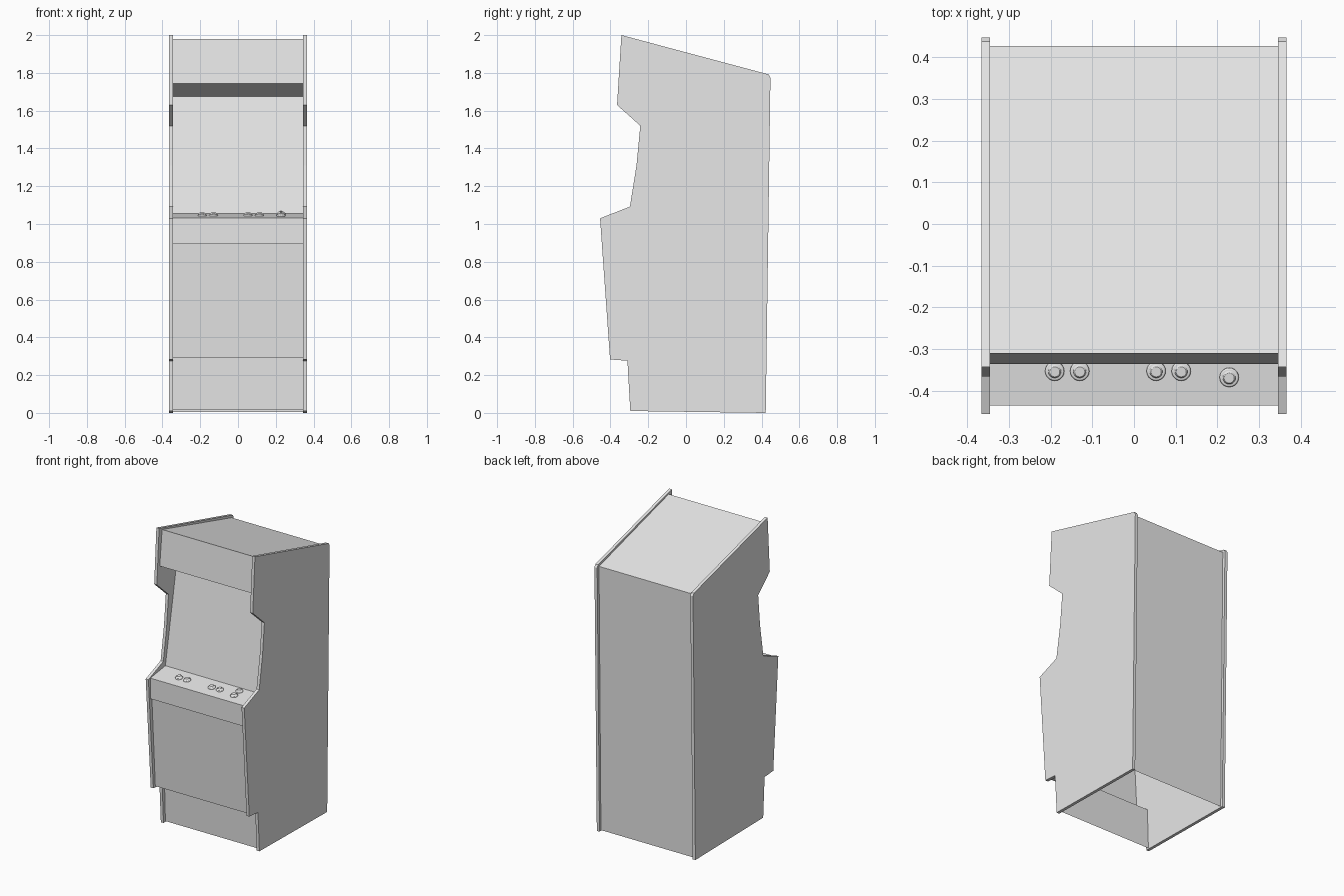
import bpy, bmesh, math
from mathutils import Matrix

if "Cube" in bpy.data.objects:
    bpy.data.objects.remove(bpy.data.objects["Cube"])

grey = bpy.data.materials.new("light_grey")
grey.diffuse_color = (0.8, 0.8, 0.8, 1)
grey.use_nodes = True
grey.node_tree.nodes["Principled BSDF"].inputs["Base Color"].default_value = grey.diffuse_color


def add_object(name, bm):
    mesh = bpy.data.meshes.new(name)
    bm.to_mesh(mesh)
    bm.free()
    mesh.materials.append(grey)
    obj = bpy.data.objects.new(name, mesh)
    bpy.context.collection.objects.link(obj)
    return obj


# Side panels: cabinet outline (y, z) with thickness, mirrored across x
OUTLINE = [(-0.295, 0.01), (0.422, 0.0), (0.447, 1.775), (0.437, 1.792),
           (-0.342, 2.0), (-0.365, 1.63), (-0.242, 1.52), (-0.262, 1.31),
           (-0.297, 1.092), (-0.455, 1.03), (-0.402, 0.283), (-0.31, 0.276)]
INNER, OUTER = 0.345, 0.365
bm = bmesh.new()
face = bm.faces.new([bm.verts.new((INNER, y, z)) for y, z in OUTLINE])
ext = bmesh.ops.extrude_face_region(bm, geom=[face], use_keep_orig=True)
moved = [e for e in ext["geom"] if isinstance(e, bmesh.types.BMVert)]
bmesh.ops.translate(bm, verts=moved, vec=(OUTER - INNER, 0, 0))
bmesh.ops.recalc_face_normals(bm, faces=bm.faces)
panel = add_object("side_panels", bm)
mirror = panel.modifiers.new("mirror", "MIRROR")
mirror.use_axis[0] = True


# Sheets spanning between the sides: (y, z) path walked clockwise from the kick plate
def sheet(name, path):
    bm = bmesh.new()
    rows = [[bm.verts.new((x, y, z)) for x in (-INNER, INNER)] for y, z in path]
    for a, b in zip(rows, rows[1:]):
        bm.faces.new((a[0], a[1], b[1], b[0]))
    add_object(name, bm)


KICK_TOP, PANEL_LOW = (-0.285, 0.29), (-0.382, 0.29)
PANEL_TOP, BOX_LOW = (-0.418, 0.895), (-0.435, 0.895)
DECK_FRONT, DECK_BACK = (-0.435, 1.033), (-0.275, 1.055)
SCREEN_TOP, SIGN_LOW = (-0.16, 1.675), (-0.335, 1.745)
SIGN_TOP, ROOF_BACK = (-0.31, 1.98), (0.427, 1.778)

sheet("kick_plate", [(-0.275, 0.015), KICK_TOP, PANEL_LOW])
sheet("lower_front_panel", [PANEL_LOW, PANEL_TOP, BOX_LOW])
sheet("control_box_front", [BOX_LOW, DECK_FRONT])
sheet("control_deck", [DECK_FRONT, DECK_BACK])
sheet("screen_panel", [DECK_BACK, SCREEN_TOP])
sheet("sign_underside", [SCREEN_TOP, SIGN_LOW])
sheet("sign_front", [SIGN_LOW, SIGN_TOP])
sheet("roof", [SIGN_TOP, ROOF_BACK])
sheet("back_panel", [ROOF_BACK, (0.407, 0.005)])

# Buttons: rim and raised cap, tilted with the control deck
slope = (DECK_BACK[1] - DECK_FRONT[1]) / (DECK_BACK[0] - DECK_FRONT[0])
BUTTONS = [(-0.19, -0.352), (-0.13, -0.352), (0.053, -0.352),
           (0.113, -0.352), (0.228, -0.367), (0.228, -0.31)]
PROFILE = [(0.023, -0.002), (0.023, 0.006), (0.019, 0.01), (0.016, 0.007),
           (0.015, 0.014), (0.012, 0.016)]
SIDES = 20
for i, (bx, by) in enumerate(BUTTONS):
    bm = bmesh.new()
    rings = [[bm.verts.new((r * math.cos(k * math.tau / SIDES),
                            r * math.sin(k * math.tau / SIDES), h))
              for k in range(SIDES)] for r, h in PROFILE]
    for a, b in zip(rings, rings[1:]):
        for k in range(SIDES):
            n = (k + 1) % SIDES
            bm.faces.new((a[k], a[n], b[n], b[k]))
    bm.faces.new(rings[-1])
    for f in bm.faces:
        f.smooth = len(f.verts) == 4
    bz = DECK_FRONT[1] + (by - DECK_FRONT[0]) * slope
    bm.transform(Matrix.Translation((bx, by, bz)) @
                 Matrix.Rotation(math.atan(slope), 4, 'X'))
    add_object(f"button_{i + 1}", bm)
